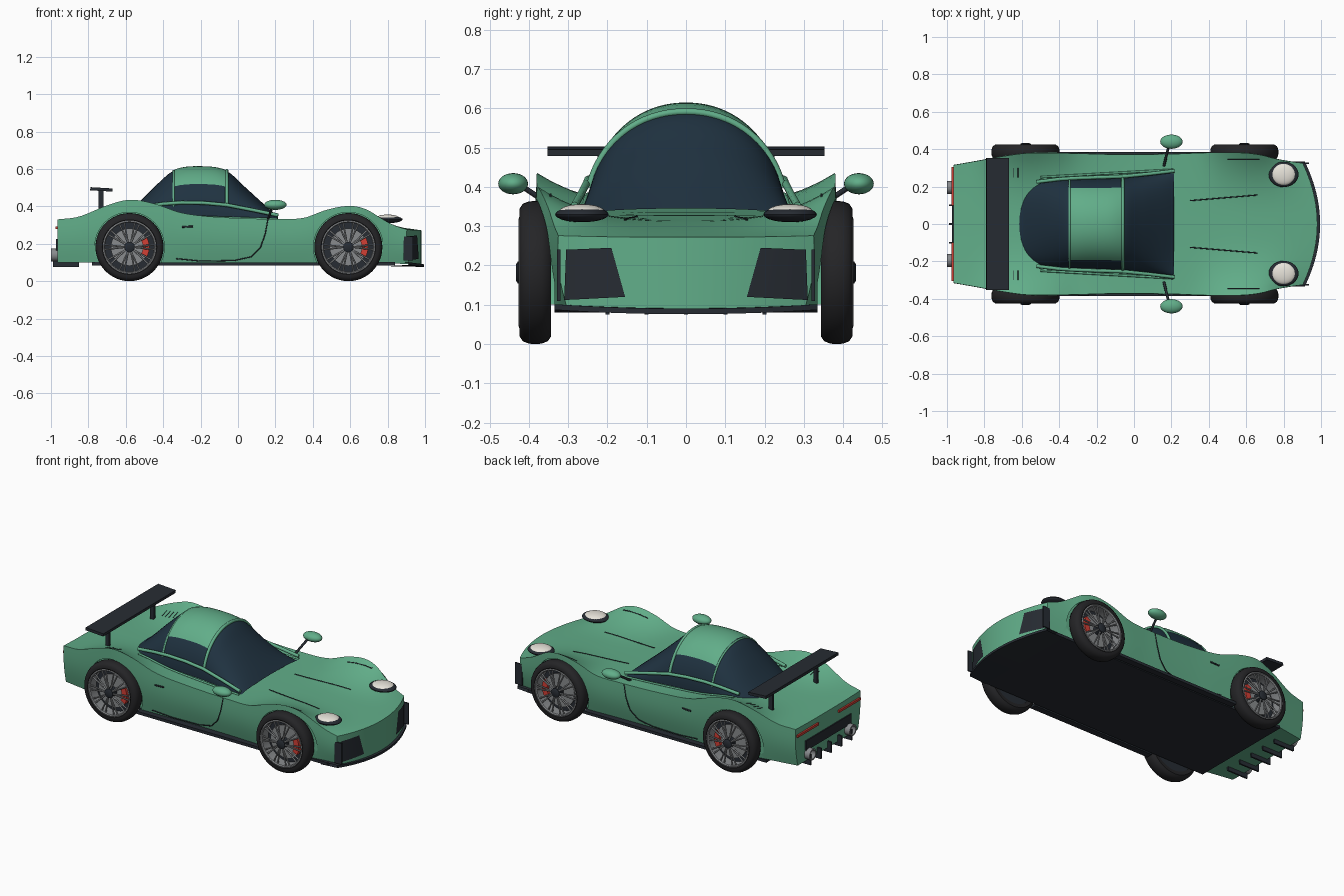
import bpy, bmesh, math
from mathutils import Vector, Matrix

if "Cube" in bpy.data.objects:
    bpy.data.objects.remove(bpy.data.objects["Cube"])

def material(name, rgb):
    m = bpy.data.materials.new(name)
    m.diffuse_color = (*rgb, 1)
    m.use_nodes = True
    m.node_tree.nodes["Principled BSDF"].inputs["Base Color"].default_value = m.diffuse_color
    return m

GREEN = material("green_paint", (0.12, 0.42, 0.25))
GLASS = material("dark_glass", (0.014, 0.032, 0.052))
DARK = material("dark_trim", (0.02, 0.025, 0.033))
RUBBER = material("rubber", (0.018, 0.018, 0.02))
RED = material("red", (0.65, 0.05, 0.035))
WHITE = material("lens", (0.8, 0.77, 0.7))
METAL = material("metal", (0.25, 0.26, 0.27))

def make(name, verts, faces, mat, angle=35):
    me = bpy.data.meshes.new(name)
    me.from_pydata([tuple(v) for v in verts], [], faces)
    bm = bmesh.new()
    bm.from_mesh(me)
    bmesh.ops.remove_doubles(bm, verts=bm.verts, dist=1e-5)
    bmesh.ops.recalc_face_normals(bm, faces=bm.faces)
    bm.to_mesh(me)
    bm.free()
    ob = bpy.data.objects.new(name, me)
    bpy.context.collection.objects.link(ob)
    me.materials.append(mat)
    smooth(ob, angle)
    return ob

def smooth(ob, angle=35):
    bpy.ops.object.select_all(action='DESELECT')
    ob.select_set(True)
    bpy.context.view_layer.objects.active = ob
    bpy.ops.object.shade_smooth_by_angle(angle=math.radians(angle))

def grid(name, rows, mat, closed=False):
    n = len(rows[0])
    faces = [(i*n+j, i*n+(j+1) % n, (i+1)*n+(j+1) % n, (i+1)*n+j)
             for i in range(len(rows)-1) for j in range(n if closed else n-1)]
    return make(name, [p for r in rows for p in r], faces, mat)

def box(name, x, y, z, mat, tilt=0):
    c = Vector((sum(x)/2, sum(y)/2, sum(z)/2))
    v = [c + Matrix.Rotation(tilt, 3, 'Y') @ (Vector((a, b, d)) - c) for a in x for b in y for d in z]
    return make(name, v, [(0, 1, 3, 2), (4, 6, 7, 5), (0, 4, 5, 1), (2, 3, 7, 6), (0, 2, 6, 4), (1, 5, 7, 3)], mat)

def ellipsoid(name, c, r, mat):
    rows = [[(c[0]+r[0]*math.sin(a)*math.cos(b), c[1]+r[1]*math.sin(a)*math.sin(b), c[2]+r[2]*math.cos(a))
             for b in [k*math.tau/28 for k in range(28)]] for a in [i*math.pi/14 for i in range(15)]]
    return grid(name, rows, mat, True)

def tube(name, pts, r, mat):
    cu = bpy.data.curves.new(name, 'CURVE')
    cu.dimensions = '3D'
    cu.bevel_depth, cu.bevel_resolution, cu.use_fill_caps = r, 2, True
    s = cu.splines.new('POLY')
    s.points.add(len(pts)-1)
    for p, q in zip(s.points, pts):
        p.co = (*q, 1)
    ob = bpy.data.objects.new(name, cu)
    bpy.context.collection.objects.link(ob)
    cu.materials.append(mat)
    return ob

def lathe(name, prof, x, z, side, mat, n=48):
    # profile of (radius, y), turned about the axle
    rows = [[(x+r*math.cos(k*math.tau/n), side*y, z+r*math.sin(k*math.tau/n)) for k in range(n)] for r, y in prof]
    return grid(name, rows, mat, True)

def spline(keys, x):
    # smooth interpolation of a key table on its first column
    i = max(0, min(len(keys)-2, sum(k[0] <= x for k in keys)-1))
    a, b = keys[i], keys[i+1]
    p, q = keys[max(i-1, 0)], keys[min(i+2, len(keys)-1)]
    h = b[0]-a[0]
    t = (x-a[0])/h
    out = []
    for c in range(1, len(a)):
        m0, m1 = (b[c]-p[c])/(b[0]-p[0])*h, (q[c]-a[c])/(q[0]-a[0])*h
        out.append((2*t**3-3*t*t+1)*a[c]+(t**3-2*t*t+t)*m0+(3*t*t-2*t**3)*b[c]+(t**3-t*t)*m1)
    return out

# body: x, half width, fender crest z, centre z, bottom z
BODY = [(-.965, .315, .33, .325, .10), (-.85, .335, .345, .335, .10), (-.7, .362, .405, .345, .10),
        (-.58, .378, .435, .35, .10), (-.45, .38, .415, .35, .10), (-.3, .377, .365, .34, .10),
        (-.1, .372, .342, .335, .10), (.2, .374, .332, .328, .10), (.35, .38, .338, .322, .10),
        (.47, .382, .38, .317, .10), (.59, .38, .402, .312, .10), (.7, .368, .385, .304, .10),
        (.8, .35, .345, .295, .10), (.9, .336, .302, .283, .095), (.98, .325, .276, .272, .09)]

def bow(x, y):
    t = max(0, min(1, (x-.6)/.38))
    return .09*t*t*(3-2*t)*(y/.35)**2

def top_z(x, y):
    w, zf, zc, zb = spline(BODY, x)
    return zc+(zf-zc)*min(1, abs(y)/w)**2.8

def ring(x, nt=25, ns=9):
    w, zf, zc, zb = spline(BODY, x)
    ss = [-1+2*j/(nt-1) for j in range(nt)]
    top = [(w*s, zc+(zf-zc)*abs(s)**2.8) for s in ss]
    side = []
    for k in range(1, ns):
        t = 1-k/ns
        side.append((w*(.93+.07*t+.03*math.sin(math.pi*t)), zb+(zf-zb)*t))
    bot = [(w*.93*s, zb) for s in reversed(ss)]
    pts = top+side+bot+[(-y, z) for y, z in reversed(side)]
    return [(x-bow(x, y), y, z) for y, z in pts]

N, NT, NS = 60, 25, 9
rings = [ring(-.965+1.945*i/N) for i in range(N+1)]
L = len(rings[0])
faces = [(i*L+j, i*L+(j+1) % L, (i+1)*L+(j+1) % L, (i+1)*L+j) for i in range(N) for j in range(L)]
b0 = NT+NS-1
for o in (0, N*L):  # tail and nose faces
    faces += [(o+j, o+j+1, o+b0+NT-2-j, o+b0+NT-1-j) for j in range(NT-1)]
    faces.append([o+k for k in range(NT-1, b0+1)])
    faces.append([o+k for k in range(b0+NT-1, L)]+[o])
body = make("body", [p for r in rings for p in r], faces, GREEN, 40)

# wheel arches
WHEELS = [(x, s) for x in (-.58, .59) for s in (-1, 1)]
for x, s in WHEELS:
    cut = lathe("arch_cutter", [(0, .335), (.186, .335), (.186, .5), (0, .5)], x, .182, s, GREEN, 64)
    mod = body.modifiers.new("arch", 'BOOLEAN')
    mod.operation, mod.object, mod.solver = 'DIFFERENCE', cut, 'EXACT'
    bpy.context.view_layer.objects.active = body
    bpy.ops.object.modifier_apply(modifier="arch")
    bpy.data.objects.remove(cut)
smooth(body, 40)

# wheels
for x, s in WHEELS:
    z = .182
    lathe("tyre", [(.14, .345), (.162, .343), (.175, .352), (.181, .368), (.182, .384), (.181, .4),
                   (.175, .415), (.162, .424), (.146, .424), (.138, .415), (.138, .36), (.14, .345)], x, z, s, RUBBER)
    lathe("rim", [(.143, .424), (.136, .426), (.131, .42), (.131, .36)], x, z, s, METAL)
    lathe("inner_wheel", [(0, .36), (.14, .36), (.14, .35), (0, .35)], x, z, s, DARK)
    lathe("brake_disc", [(0, .385), (.1, .385), (.1, .375), (0, .375)], x, z, s, METAL)
    lathe("hub", [(0, .433), (.02, .433), (.028, .428), (.028, .38)], x, z, s, DARK, 24)
    cal = [(x+r*math.cos(a), y*s, z+r*math.sin(a)) for a in [-.5+k*.125 for k in range(9)]
           for r, y in ((.072, .378), (.072, .404), (.106, .404), (.106, .378))]
    grid("brake_caliper", [cal[i:i+4] for i in range(0, 36, 4)], RED, True)
    for k in range(10):  # paired spokes
        a = k*math.tau/10
        for d in (-.1, .1):
            tube("spoke", [(x+.022*math.cos(a), s*.42, z+.022*math.sin(a)),
                           (x+.134*math.cos(a+d), s*.416, z+.134*math.sin(a+d))], .0045, METAL)

# glass canopy: x, half width, top z
CAB = [(-.62, .11, .345), (-.59, .17, .365), (-.52, .22, .43), (-.43, .245, .52), (-.34, .248, .592), (-.2, .248, .61),
       (-.06, .252, .588), (.03, .26, .51), (.12, .268, .428), (.215, .275, .345)]

def arch(x, a0=0, a1=180, k=1.0, n=32):
    w, h = spline(CAB, x)
    out = []
    for i in range(n+1):
        a = math.radians(a0+(a1-a0)*i/n)
        c, d = math.cos(a), math.sin(a)
        e = 2/2.1
        out.append((x, k*w*math.copysign(abs(c)**e, c), .325+(h-.325+(k-1)*.3)*abs(d)**e))
    return out

grid("canopy_glass", [arch(-.62+.835*i/40) for i in range(41)], GLASS)
roof = grid("roof", [arch(-.34+.28*i/10, 41, 139, 1.015) for i in range(11)], GREEN)
tube("front_roof_hoop", arch(-.06, 15, 165, 1.01), .009, GREEN)
tube("rear_roof_hoop", arch(-.345, 15, 165, 1.0), .006, GREEN)

for s in (-1, 1):
    # window belt trim
    belt = [(-.52, .225, .395), (-.4, .24, .413), (-.3, .246, .42), (-.18, .25, .418),
            (-.06, .254, .407), (.08, .268, .38), (.215, .284, .352)]
    tube("belt_trim", [(x, s*y, z) for x, y, z in belt], .01, GREEN)
    tube("window_sill", [(-.5+.071*i, s*(.25+.004*i), top_z(-.5+.071*i, .26)+.003) for i in range(11)], .006, GREEN)
    # mirrors
    ellipsoid("mirror", (.2, s*.44, .408), (.06, .038, .027), GREEN)
    tube("mirror_stalk", [(.16, s*.31, .33), (.185, s*.415, .4)], .007, DARK)
    # headlights
    ellipsoid("headlight_surround", (.8, s*.265, .33), (.08, .068, .02), DARK)
    ellipsoid("headlight_lens", (.8, s*.265, .337), (.064, .058, .019), WHITE)
    # bonnet and fender seams
    tube("bonnet_seam", [(.3+.036*i, s*(.125+.003*i), top_z(.3+.036*i, .125+.003*i)) for i in range(11)], .003, DARK)
    tube("fender_slot", [(x, s*.345, top_z(x, .345)) for x in (.5, .56, .62, .67)], .003, DARK)
    # door seam
    seam = [(.16, .33, 1.0), (.145, .25, 1.007), (.12, .18, .995), (.07, .13, .965), (-.02, .11, .945),
            (-.2, .107, .942), (-.33, .12, .955)]
    tube("door_seam", [(x, s*spline(BODY, x)[0]*k, z) for x, z, k in seam], .003, DARK)
    tube("door_handle", [(-.3, s*.38, .29), (-.24, s*.378, .292)], .005, DARK)
    # nose vents
    rows = []
    for i in range(8):
        t = i/7
        rows.append([(.984-.09*(y/.35)**2, s*y, z) for y, z in
                     ((.155+.155*t, .12-.008*t), (.19+.115*t, .245-.005*t))])
    grid("nose_vent", rows, DARK)
    box("nose_canard", (.885, .935), (s*.32, s*.328), (.11, .24), DARK)
    # side skirts
    box("side_skirt", (-.42, .43), (s*.345, s*.385), (.083, .1), DARK)
    # tail
    box("tail_light", (-.975, -.96), (s*.1, s*.305), (.278, .292), RED)
    lathe("exhaust", [(.0, -.2+.2), (.034, 0), (.034, .07), (.026, .07), (.026, .02), (0, .02)], 0, 0, 1, METAL, 24).matrix_world = \
        Matrix.Translation((-.93, s*.195, .14)) @ Matrix.Rotation(math.pi/2, 4, 'Z')
    # wing supports
    box("wing_support", (-.745, -.72), (s*.21, s*.225), (.33, .49), DARK)
    for k in range(4):
        tube("rear_deck_louvre", [(-.62-.025*k, s*.25, top_z(-.62-.025*k, .25)),
                                  (-.62-.025*k, s*.3, top_z(-.62-.025*k, .3))], .002, DARK)

# rear wing, tail grille and diffuser
box("rear_wing", (-.79, -.67), (-.352, .352), (.482, .499), DARK, .06)
box("tail_grille", (-.972, -.955), (-.22, .22), (.165, .225), DARK)
for k in range(-2, 3):
    box("diffuser_fin", (-.99, -.85), (k*.1-.005, k*.1+.005), (.075, .14), DARK)

# floor and front splitter
box("floor_panel", (-.78, .84), (-.335, .335), (.084, .101), DARK)
ys = [-.335+.67*i/24 for i in range(25)]
rows = [[(.8, y, .08), (.995-.09*(y/.35)**2, y, .076+.1*y*y), (.995-.09*(y/.35)**2, y, .09+.1*y*y), (.8, y, .1)] for y in ys]
spl = grid("front_splitter", rows, DARK, True)
